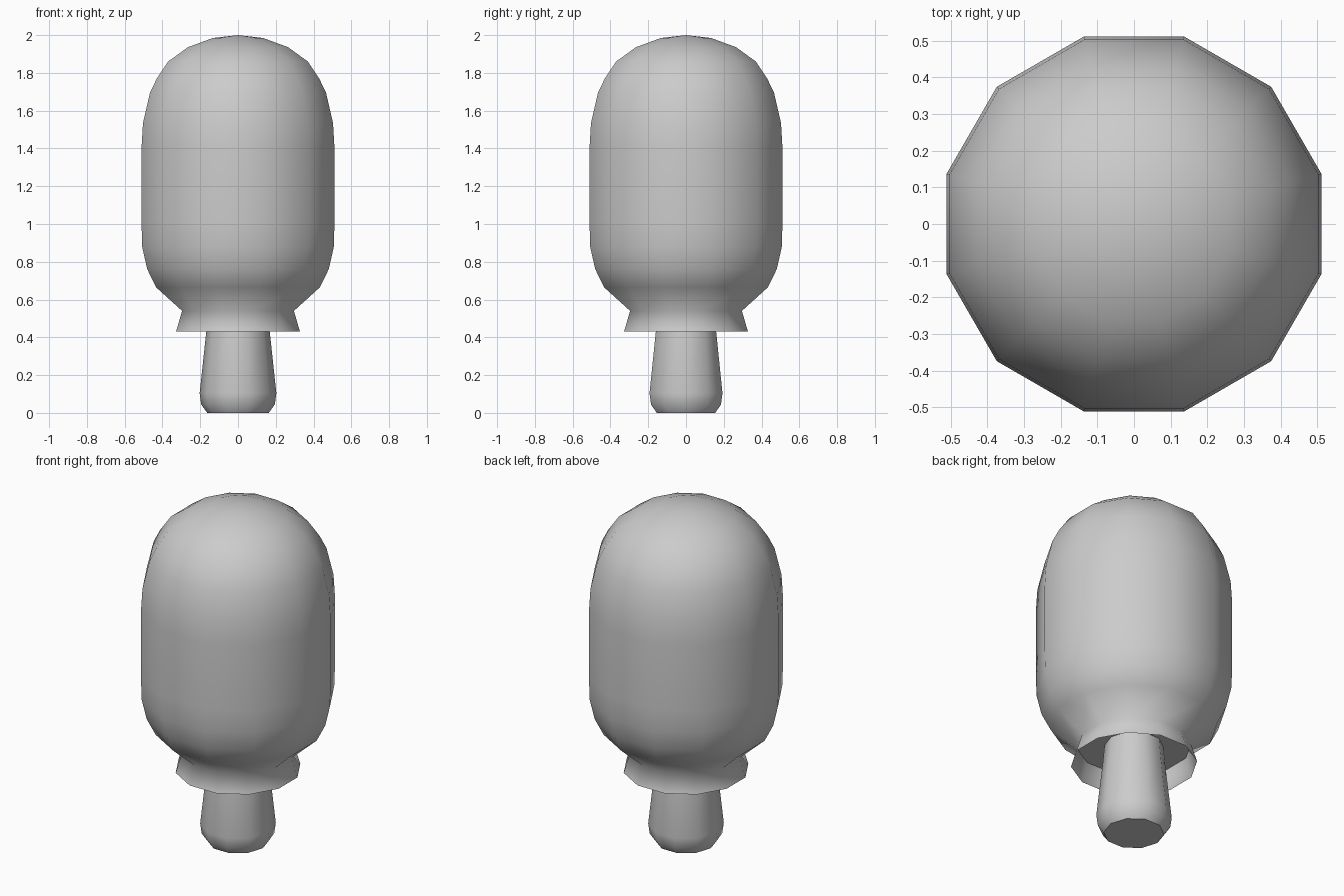
import bpy, bmesh, math

cube = bpy.data.objects.get("Cube")
if cube:
    bpy.data.objects.remove(cube, do_unlink=True)

grey = bpy.data.materials.new("plain_grey")
grey.use_nodes = True
grey.diffuse_color = (0.6, 0.6, 0.6, 1)
grey.node_tree.nodes["Principled BSDF"].inputs["Base Color"].default_value = (0.6, 0.6, 0.6, 1)


def lathe(name, profile, sides, turn=0.0, cap_bottom=False, cap_top=False):
    """Smooth revolved skin through (radius, z) points, bottom to top, with flat caps."""
    bm = bmesh.new()
    rings = []
    for r, z in profile:
        if r == 0:
            rings.append([bm.verts.new((0, 0, z))])
        else:
            angles = [turn + math.tau * i / sides for i in range(sides)]
            rings.append([bm.verts.new((r * math.cos(a), r * math.sin(a), z)) for a in angles])
    for low, high in zip(rings, rings[1:]):
        for i in range(sides):
            j = (i + 1) % sides
            if len(high) == 1:
                face = bm.faces.new((low[i], low[j], high[0]))
            else:
                face = bm.faces.new((low[i], low[j], high[j], high[i]))
            face.smooth = True
    if cap_bottom:
        bm.faces.new(rings[0][::-1])
    if cap_top:
        bm.faces.new(rings[-1])
    mesh = bpy.data.meshes.new(name)
    bm.to_mesh(mesh)
    bm.free()
    mesh.materials.append(grey)
    obj = bpy.data.objects.new(name, mesh)
    bpy.context.collection.objects.link(obj)
    return obj


SIDES = 12
HALF = math.pi / SIDES          # flats face the axes
K = 1 / math.cos(HALF)          # flat half-width to corner radius

# Domed body with pinched neck and an open flared skirt
body = [(0.328, 0.43), (0.296, 0.54), (0.434, 0.665), (0.481, 0.762), (0.507, 0.878),
        (0.511, 1.01), (0.511, 1.40), (0.503, 1.535), (0.466, 1.695), (0.43, 1.77),
        (0.37, 1.86), (0.265, 1.936), (0.132, 1.985), (0, 2.0)]
lathe("body", [(w * K, z) for w, z in body], SIDES, HALF)

# Flat floor of the body, recessed inside the skirt
lathe("body_floor", [(0.296 * K, 0.54), (0.30 * K, 0.545)], SIDES, HALF, cap_bottom=True)

# Tapered stick with a chamfered foot
stick = [(0.163, 0.0), (0.195, 0.045), (0.203, 0.105), (0.168, 0.43), (0.158, 0.545)]
lathe("stick", stick, 10, 0, cap_bottom=True, cap_top=True)
